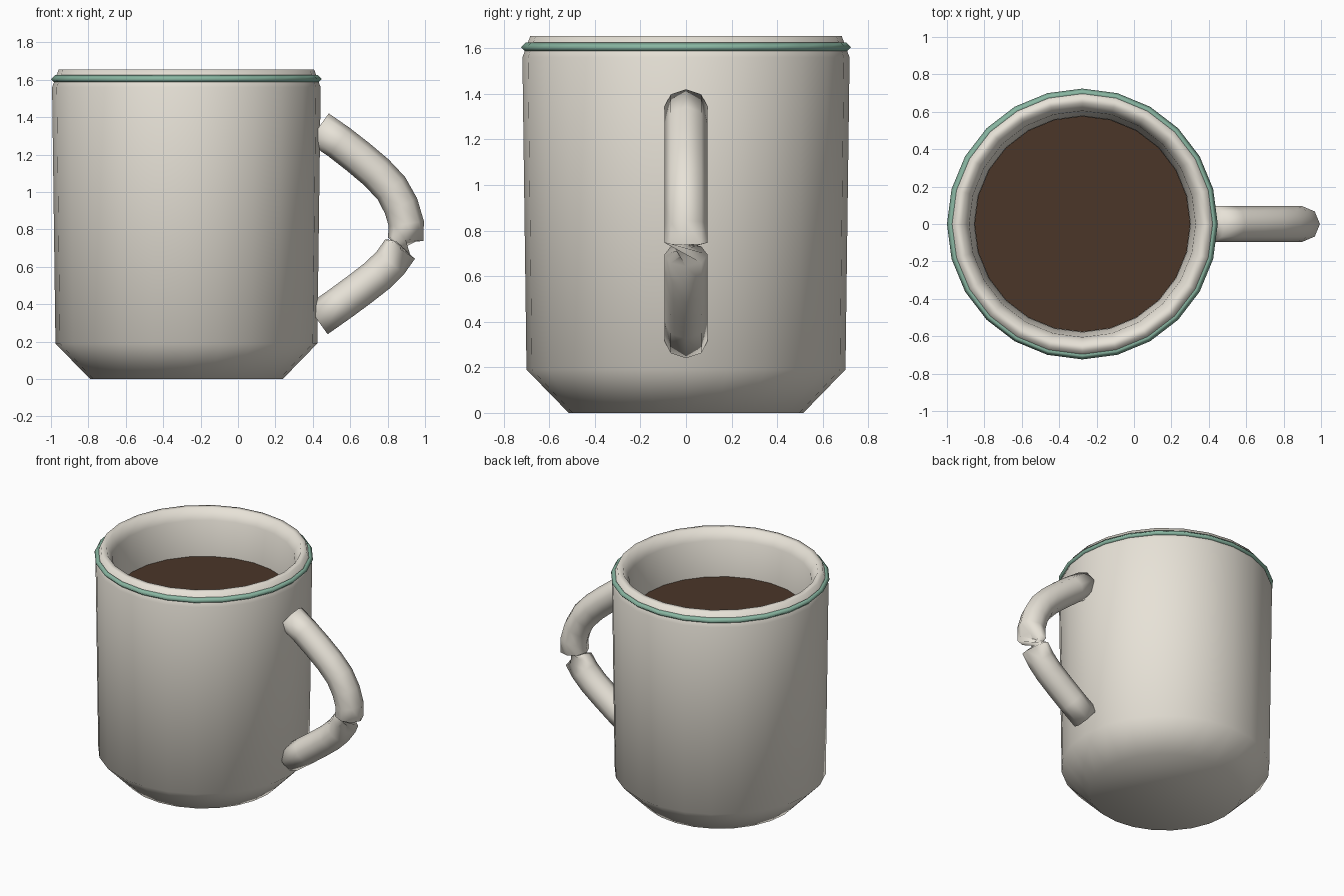
import bpy, bmesh
from math import cos, sin, pi
from mathutils import Vector

if "Cube" in bpy.data.objects:
    bpy.data.objects.remove(bpy.data.objects["Cube"])

CX = -0.276  # axis of the cup


def material(name, color):
    m = bpy.data.materials.new(name)
    m.diffuse_color = (*color, 1)
    m.use_nodes = True
    m.node_tree.nodes["Principled BSDF"].inputs["Base Color"].default_value = m.diffuse_color
    return m


cream = material("cream_glaze", (0.80, 0.76, 0.68))
green = material("green_trim", (0.25, 0.47, 0.36))
brown = material("coffee_brown", (0.07, 0.037, 0.022))


def skin(name, rings, mat, caps=False, loop=False):
    """Join rings of points into a smooth tube, optionally capped or closed in a loop."""
    bm = bmesh.new()
    vr = [[bm.verts.new(p) for p in ring] for ring in rings]
    pairs = list(zip(vr, vr[1:])) + ([(vr[-1], vr[0])] if loop else [])
    n = len(vr[0])
    for a, b in pairs:
        for i in range(n):
            j = (i + 1) % n
            bm.faces.new((a[i], a[j], b[j], b[i]))
    if caps:
        bm.faces.new(vr[0][::-1])
        bm.faces.new(vr[-1])
    for f in bm.faces:
        f.smooth = True
    bmesh.ops.recalc_face_normals(bm, faces=bm.faces)
    me = bpy.data.meshes.new(name)
    bm.to_mesh(me)
    bm.free()
    me.materials.append(mat)
    ob = bpy.data.objects.new(name, me)
    bpy.context.collection.objects.link(ob)
    return ob


def circle(r, z, n=24):
    return [(CX + r * cos(2 * pi * i / n), r * sin(2 * pi * i / n), z) for i in range(n)]


# Cup wall: outside up, over the rim, down the inside
profile = [(0.515, 0), (0.70, 0.19), (0.718, 1.56), (0.683, 1.655), (0.645, 1.655),
           (0.605, 1.58), (0.578, 1.30), (0.57, 0.22), (0.45, 0.10)]
skin("cup_body", [circle(r, z) for r, z in profile], cream, caps=True)

# Green band: four-sided ring below the rim
skin("rim_band", [circle(0.703 + 0.021 * cos(k * pi / 2), 1.604 + 0.021 * sin(k * pi / 2))
                  for k in range(4)], green, loop=True)

# Coffee surface
skin("coffee", [circle(0.577, 1.30), circle(0.577, 1.33)], brown, caps=True).data.shade_flat()

# Handle: eight-sided tube in the xz plane; the frame flips at the pinch
# Each entry: centre x, centre z, outward normal x, z
path = [(0.430, 1.343, 0.58, 0.81), (0.540, 1.267, 0.59, 0.81), (0.644, 1.186, 0.64, 0.77),
        (0.740, 1.105, 0.68, 0.73), (0.820, 1.020, 0.77, 0.64), (0.872, 0.925, 0.90, 0.43),
        (0.900, 0.830, 0.99, 0.14), (0.896, 0.747, 0.99, -0.10),
        (0.866, 0.694, -0.84, 0.54), (0.815, 0.622, -0.77, 0.64), (0.745, 0.553, -0.68, 0.73),
        (0.655, 0.483, -0.62, 0.78), (0.545, 0.402, -0.59, 0.81), (0.424, 0.317, -0.58, 0.81)]
rings = []
for x, z, nx, nz in path:
    normal = Vector((nx, 0, nz)).normalized()
    side = Vector((0, 1 if nx > 0 else -1, 0))
    rings.append([Vector((x, 0, z)) + 0.095 * (normal * cos(k * pi / 4) + side * sin(k * pi / 4))
                  for k in range(8)])
skin("handle", rings, cream, caps=True)
